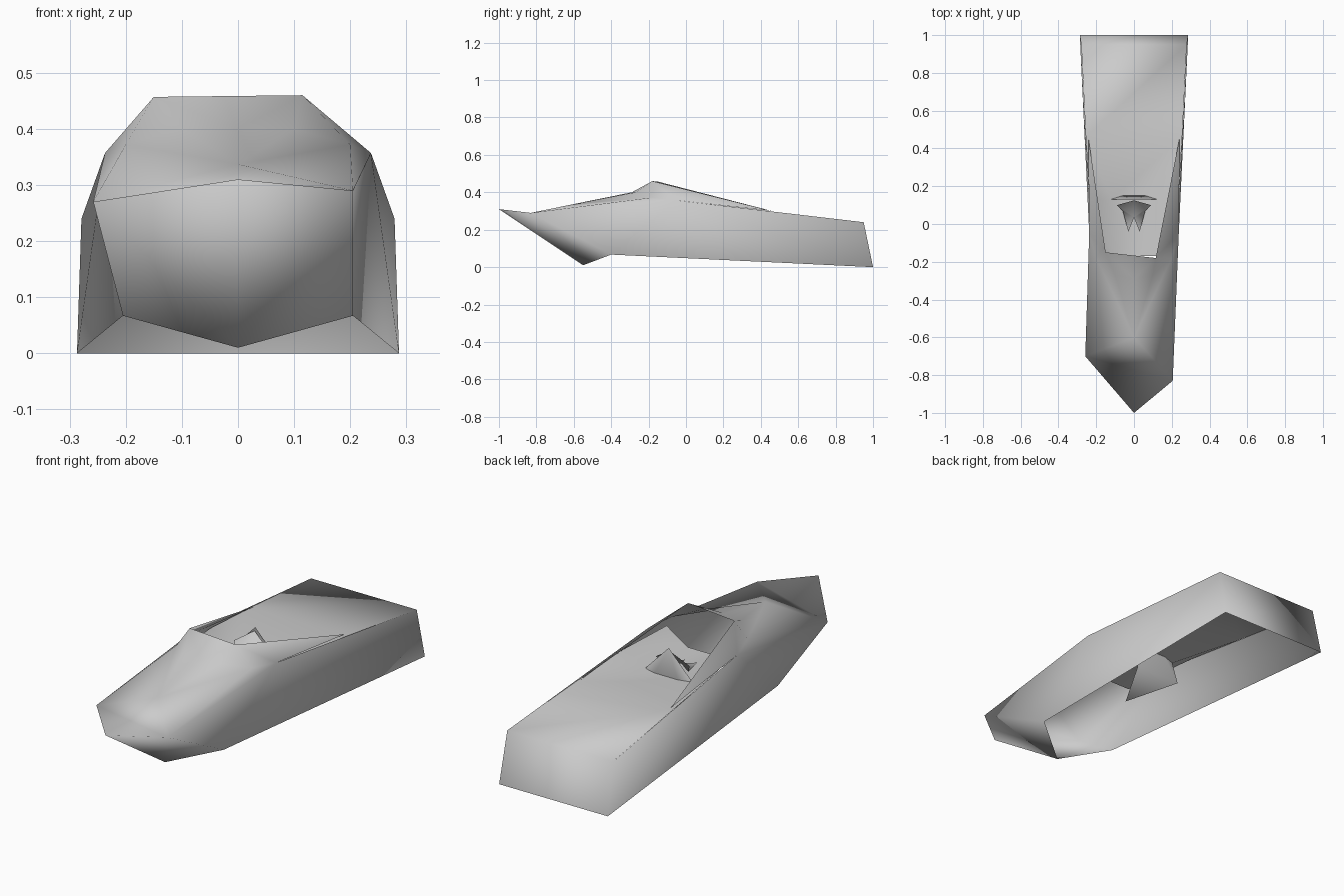
import bpy, bmesh

cube = bpy.data.objects.get("Cube")
if cube:
    bpy.data.objects.remove(cube, do_unlink=True)

grey = bpy.data.materials.new("plain_grey")
grey.use_nodes = True
colour = (0.6, 0.6, 0.6, 1)
grey.diffuse_color = colour
grey.node_tree.nodes["Principled BSDF"].inputs["Base Color"].default_value = colour


def build(name, points, faces, smooth=True):
    """Make a panelled object from named points and faces listing those names."""
    bm = bmesh.new()
    verts = {key: bm.verts.new(co) for key, co in points.items()}
    for face in faces:
        bm.faces.new([verts[key] for key in face.split()])
    bmesh.ops.triangulate(bm, faces=[f for f in bm.faces if len(f.verts) > 4])
    bmesh.ops.recalc_face_normals(bm, faces=bm.faces[:])
    for face in bm.faces:
        face.smooth = smooth
    mesh = bpy.data.meshes.new(name)
    bm.to_mesh(mesh)
    bm.free()
    mesh.materials.append(grey)
    obj = bpy.data.objects.new(name, mesh)
    bpy.context.collection.objects.link(obj)
    return obj


def both_sides(points):
    """Mirror each point into a left (+x) and a right (-x) copy."""
    result = {}
    for key, (x, y, z) in points.items():
        result[key + "_l"] = (x, y, z)
        result[key + "_r"] = (-x, y, z)
    return result


def side_faces(faces):
    """Repeat faces on both sides; names starting with 'mid' lie on the centre line."""
    result = []
    for side in ("_l", "_r"):
        for face in faces:
            result.append(" ".join(k if k.startswith("mid") else k + side
                                   for k in face.split()))
    return result


# Hull shell, open below, with foredeck, raised screen, transom and dished deck
hull = both_sides({
    "chine": (0.205, -0.40, 0.067),
    "stern_low": (0.287, 1.0, 0.0),
    "stern_top": (0.279, 0.95, 0.24),
    "rear": (0.242, 0.46, 0.30),
    "shoulder": (0.237, -0.05, 0.357),
    "arc_outer": (0.20, -0.18, 0.372),
    "arc_inner": (0.10, -0.27, 0.40),
    "deck_rear": (0.255, 0.46, 0.295),
    "deck_side": (0.235, 0.13, 0.328),
    "deck_dip": (0.12, 0.13, 0.265),
    "deck_front": (0.20, -0.14, 0.345),
    "deck_toe": (0.11, -0.17, 0.255),
})
hull.update({
    "mid_nose": (0, -1.0, 0.31),
    "mid_keel": (0, -0.55, 0.01),
    "mid_arc": (0, -0.29, 0.40),
    "mid_deck": (0, -0.60, 0.337),
    "bow_l": (0.205, -0.83, 0.29),
    "bow_r": (-0.258, -0.70, 0.27),
    "screen_l": (0.115, -0.18, 0.46),
    "screen_r": (-0.15, -0.15, 0.457),
})
panels = side_faces([
    "mid_nose mid_keel bow",
    "mid_keel chine bow",
    "bow chine shoulder",
    "chine stern_low shoulder",
    "stern_low stern_top shoulder",
    "bow arc_outer mid_deck",
    "bow shoulder arc_outer",
    "mid_deck arc_outer arc_inner",
    "mid_deck arc_inner mid_arc",
    "shoulder rear screen",
    "shoulder screen arc_outer",
    "arc_outer screen arc_inner",
    "arc_inner screen mid_arc",
    "deck_rear deck_side deck_dip",
    "deck_side deck_front deck_toe deck_dip",
])
panels += [
    "mid_nose bow_l bow_r",
    "bow_l mid_deck bow_r",
    "screen_l screen_r mid_arc",
    "stern_low_l stern_low_r stern_top_r stern_top_l",
    "stern_top_l stern_top_r deck_rear_r deck_rear_l",
    "deck_rear_l deck_rear_r deck_dip_r deck_dip_l",
    "deck_dip_l deck_dip_r deck_toe_r deck_toe_l",
]
build("hull", hull, panels)

# Seat back with a pointed top and a wedge reaching below the deck
seat = both_sides({
    "base": (0.12, 0.17, 0.14),
    "edge": (0.12, 0.13, 0.27),
})
seat.update({"mid_top": (0, 0.13, 0.395), "mid_toe": (0, -0.06, 0.10)})
build("seat", seat, [
    "base_l base_r edge_r mid_top edge_l",
    "base_l base_r mid_toe",
])

# Small faceted console with two forward prongs
console = both_sides({
    "wing": (0.09, 0.10, 0.32),
    "root": (0.06, 0.07, 0.275),
    "prong": (0.03, -0.04, 0.268),
})
console.update({"mid_peak": (0, 0.125, 0.38), "mid_front": (0, 0.035, 0.285)})
build("console", console, side_faces([
    "mid_peak wing mid_front",
    "wing root mid_front",
    "root prong mid_front",
]))
